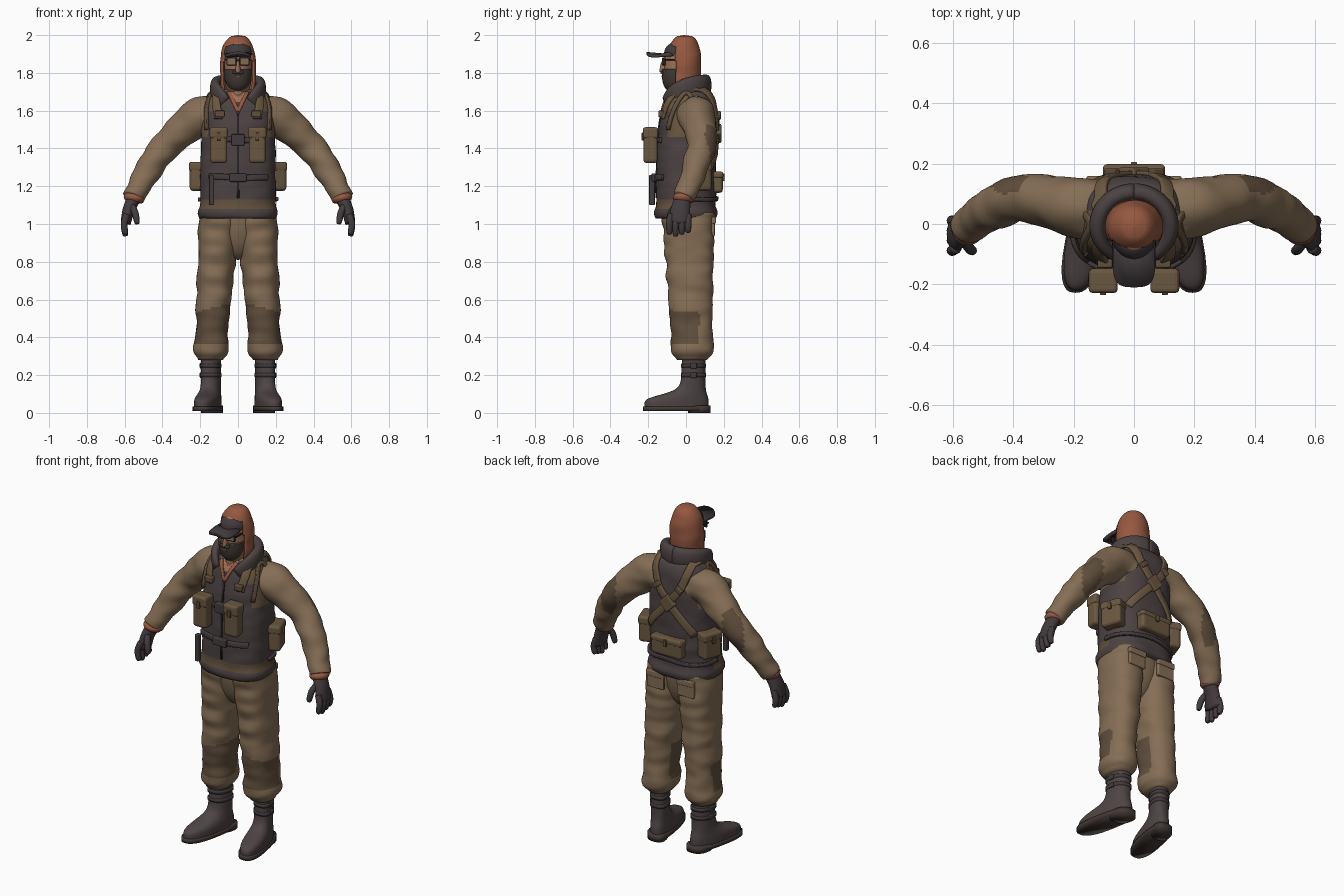
import bpy, bmesh, math
from mathutils import Vector, Matrix, noise
from mathutils.bvhtree import BVHTree

if "Cube" in bpy.data.objects:
    bpy.data.objects.remove(bpy.data.objects["Cube"])


def material(name, *rgb):
    linear = [((c / 255 + 0.055) / 1.055) ** 2.4 for c in rgb] + [1]
    mat = bpy.data.materials.new(name)
    mat.use_nodes = True
    mat.diffuse_color = linear
    mat.node_tree.nodes["Principled BSDF"].inputs["Base Color"].default_value = linear
    return mat


TAN = material("tan cloth", 133, 110, 85)
PATCH = material("dark brown cloth", 97, 79, 61)
VEST = material("charcoal vest", 76, 66, 66)
WEBBING = material("brown webbing", 106, 87, 64)
RUST = material("rust knit", 150, 88, 64)
SKIN = material("skin", 160, 114, 88)
HAIR = material("dark beard", 66, 57, 53)
LEATHER = material("boot leather", 78, 68, 68)
GLOVE = material("charcoal glove", 67, 59, 61)
BLACK = material("black plastic", 38, 34, 36)


def dome(t, power):
    """Falls from one to zero, rounder for higher powers."""
    return max(0, 1 - abs(t) ** power) ** (1 / power)


def bump(t, centre, width):
    return math.exp(-((t - centre) / width) ** 2)


def finish(name, bm, materials, rule=None, mirror=False, smooth=True, bevel=0):
    for face in bm.faces:
        face.smooth = smooth
        if rule:
            face.material_index = rule(face.calc_center_median())
    mesh = bpy.data.meshes.new(name)
    bm.to_mesh(mesh)
    bm.free()
    for mat in materials:
        mesh.materials.append(mat)
    obj = bpy.data.objects.new(name, mesh)
    bpy.context.collection.objects.link(obj)
    if bevel:
        modifier = obj.modifiers.new("bevel", "BEVEL")
        modifier.width, modifier.segments = bevel, 3
    if mirror:
        obj.modifiers.new("mirror", "MIRROR").use_mirror_merge = False
    return obj


def spline(points, sub=6):
    """Smooth curve through a few points."""
    points = [Vector(p) for p in points]
    padded = [points[0], *points, points[-1]]
    curve = []
    for before, a, b, after in zip(padded, padded[1:], padded[2:], padded[3:]):
        for step in range(sub):
            t = step / sub
            ease = t * t * (3 - 2 * t)
            pull = (b - before) * (t * (1 - t) ** 2) - (after - a) * (t * t * (1 - t))
            curve.append(a.lerp(b, ease) + pull / 2)
    return curve + [points[-1]]


def tube(path, shape, sides=32, power=2, ref=(0, 1, 0), refs=None, level=False, wrinkle=0):
    """Skin rings along a path; shape(t) gives the two half sizes."""
    bm, rings = bmesh.new(), []
    last = len(path) - 1
    for i, centre in enumerate(path):
        along = Vector((0, 0, 1)) if level else (path[min(i + 1, last)] - path[max(i - 1, 0)]).normalized()
        v = Vector(refs[i] if refs else ref)
        v = (v - along * v.dot(along)).normalized()
        u = v.cross(along)
        wide, deep = [max(size, .002) for size in shape(i / last)]
        ring = []
        for k in range(sides):
            c, s = math.cos(math.tau * k / sides), math.sin(math.tau * k / sides)
            out = u * wide * math.copysign(abs(c) ** (2 / power), c)
            out += v * deep * math.copysign(abs(s) ** (2 / power), s)
            p = centre + out
            fold = noise.noise(Vector((p.x, p.y, p.z * 2)) * 8)
            ring.append(bm.verts.new(p + out.normalized() * wrinkle * fold))
        rings.append(ring)
    for low, high in zip(rings, rings[1:]):
        for k in range(sides):
            bm.faces.new((low[k - 1], low[k], high[k], high[k - 1]))
    bm.faces.new(rings[0])
    bm.faces.new(rings[-1])
    bmesh.ops.recalc_face_normals(bm, faces=bm.faces)
    return bm


def stack(bottom, top, shape, steps=40, **options):
    """Level rings; shape(t) gives centre x, centre y, half width, half depth."""
    levels = [i / steps for i in range(steps + 1)]
    path = [Vector((*shape(t)[:2], bottom + (top - bottom) * t)) for t in levels]
    return tube(path, lambda t: shape(t)[2:], level=True, **options)


def box(name, at, size, mat, mirror=False, bevel=.006, turn=0, tilt=0):
    bm = bmesh.new()
    place = Matrix.Translation(at) @ Matrix.Rotation(turn, 4, 'Z') @ Matrix.Rotation(tilt, 4, 'Y')
    bmesh.ops.create_cube(bm, size=1, matrix=place @ Matrix.Diagonal((*size, 1)))
    finish(name, bm, [mat], mirror=mirror, smooth=False, bevel=bevel)


# Torso: waistband, hem, padded vest and open neck in one skin
def torso_shape(t):
    hem = .012 * bump(t, .04, .04)
    return 0, .03 * t ** 3, .2 * dome(t, 5) + hem, .157 * dome(t, 5) + hem


def vest_colour(c):
    if c.y < 0 and abs(c.x) < .045 and c.z > 1.63 + abs(c.x):
        return 3
    if 1.08 < c.z < 1.13 and c.y < .02:
        return 1
    shoulder = c.z > 1.46 and abs(c.x) > .16 or c.z > 1.6 and abs(c.x) > .095 and c.y < .05
    return 2 if shoulder else 0


torso = stack(1.03, 1.72, torso_shape, steps=56, sides=64, power=2.5, wrinkle=.006)
surface = BVHTree.FromBMesh(torso)
finish("vest", torso, [VEST, PATCH, WEBBING, SKIN], vest_colour)


def on_torso(p, lift):
    at, normal, _, _ = surface.find_nearest(Vector(p))
    return at + normal * lift, normal


def strap(name, points, width, mat, mirror=False, thick=.009):
    """Webbing laid on the torso surface."""
    laid = [on_torso(p, thick / 2) for p in spline(points)]
    bm = tube([at for at, _ in laid], lambda t: (width / 2, thick), sides=12, power=5, refs=[n for _, n in laid])
    finish(name, bm, [mat], mirror=mirror)


def belt(name, z, width, mat, start, end):
    """Level webbing between two angles, measured from the left side."""
    angles = [start + (end - start) * i / 8 for i in range(9)]
    strap(name, [(math.cos(a) / 4, math.sin(a) / 5, z) for a in angles], width, mat)


strap("shoulder_strap", [(.13, -.2, 1.58), (.12, -.1, 1.65), (.12, 0, 1.8), (.12, .2, 1.65), (0, .2, 1.48), (-.2, .2, 1.3)],
      .045, WEBBING, True)
strap("armhole_trim", [(.17, -.1, 1.5), (.15, 0, 1.7), (.17, .1, 1.5)], .024, PATCH, True)
strap("neck_lining", [(.05, -.08, 1.7), (0, -.15, 1.6)], .02, RUST, True, .006)
strap("vest_zip", [(0, -.2, 1.6), (0, -.2, 1.14)], .012, BLACK, thick=.004)
belt("waist_strap", 1.25, .032, GLOVE, -2.3, -.8)
belt("chest_strap", 1.45, .03, GLOVE, -2, -1)
belt("back_belt", 1.13, .022, GLOVE, 0, math.pi)


def buckle(name, p, size, mat, mirror=False, tilt=0):
    box(name, on_torso(p, .012)[0], size, mat, mirror, tilt=tilt)


buckle("back_cross_patch", (0, .2, 1.48), (.075, .03, .075), WEBBING, tilt=math.pi / 4)
buckle("back_buckle", (.08, .2, 1.58), (.045, .03, .03), PATCH, True, tilt=.7)
buckle("shoulder_buckle", (.12, -.2, 1.6), (.05, .03, .035), PATCH, True)
buckle("chest_buckle", (0, -.2, 1.45), (.07, .03, .06), GLOVE)
buckle("waist_buckle", (0, -.2, 1.25), (.09, .03, .045), GLOVE)
box("hanging_strap", (-.14, -.18, 1.18), (.026, .03, .16), GLOVE)


def pouch(name, x, y, z, width, depth, height, out, mirror=False, turn=0):
    """Soft pocket with a flap and a clip on the side it faces."""
    box(name, (x, y, z), (width, depth, height), WEBBING, mirror, .018, turn)
    lid = z + height * .36
    box(name + "_flap", (x, y, lid), (width + .006, depth + .006, height / 3), WEBBING, mirror, .014, turn)
    clip = Vector((out[0] * width, out[1] * depth, 0)) * .5
    clip.rotate(Matrix.Rotation(turn, 3, 'Z'))
    box(name + "_clip", Vector((x, y, lid - height * .1)) + clip, (.02, .02, .04), PATCH, mirror, .003, turn)


pouch("chest_pouch", .102, -.188, 1.415, .09, .075, .185, (0, -1), True)
pouch("side_pouch", .205, .07, 1.25, .075, .12, .15, (1, 0), True, turn=.35)
pouch("back_pouch", 0, .165, 1.22, .2, .06, .11, (0, 1))

# Collar sweeping from the chest round the neck, left open in front
sweep = [i / 20 for i in range(21)]
angles = [.62 + (math.pi - .62) * t for t in sweep]
collar_path = [Vector((.12 * math.sin(a), -.01 - .115 * math.cos(a), 1.735 - .09 * (1 - t) ** 3))
               for a, t in zip(angles, sweep)]
collar = tube(collar_path, lambda t: (.03 - .015 * (1 - t) ** 4, .056 - .02 * (1 - t) ** 4), ref=(0, 0, 1), power=2.4)
finish("collar", collar, [VEST], mirror=True)

# Sleeves with elbow patches, and knitted cuffs
arm = spline([(.11, .05, 1.57), (.2, .06, 1.57), (.38, .085, 1.415), (.5, .03, 1.245), (.55, -.015, 1.14)], 10)
sleeve = tube(arm, lambda t: [.098 - .043 * t + .012 * bump(t, .25, .15)] * 2, sides=48, wrinkle=.011)
finish("sleeve", sleeve, [TAN, PATCH], lambda c: int(bump(c.x, .42, .07) * (c.y - .06) > .04), mirror=True)
wrist = arm[-1]
cuff = tube([wrist + Vector((.2, -.1, -1)) * (t - .4) * .035 for t in sweep], lambda t: [.046 + .009 * math.sin(math.pi * t)] * 2)
finish("cuff", cuff, [RUST], mirror=True)

# Gloves: palm, four fingers and a thumb
palm = tube(spline([wrist, wrist + Vector((.03, -.015, -.07)), wrist + Vector((.045, -.02, -.14))]),
            lambda t: (.038 - .012 * t, (.042 + .02 * t) * dome(t, 8)))
finish("palm", palm, [GLOVE], mirror=True)


def finger(name, points):
    finish(name, tube(spline(points), lambda t: [.018 * dome(t * .97, 4)] * 2, sides=12), [GLOVE], mirror=True)


for k in range(4):
    y = .01 - .03 * k
    finger("finger", [(.588, y, 1.05), (.603, y * 1.1, 1), (.595, y * 1.1, .935 + .01 * abs(k - 2))])
finger("thumb", [wrist + Vector((.015, -.035, -.04)), (.545, -.08, 1.06), (.533, -.09, 1)])


# Trousers with darker knees, gathered at the ankle
def leg_shape(t):
    gather = (1 - .25 * bump(t, 0, .03)) * (1 + .12 * bump(t, .08, .06))
    return .145 - .045 * t, .035 - .025 * t, (.082 + .026 * t) * gather, (.1 + .04 * t) * gather


def knee_colour(c):
    return int(.36 < c.z < .59 - c.x / 4 and c.y < .07)


leg = stack(.28, 1.06, leg_shape, steps=64, sides=48, power=2.3, wrinkle=.011)
finish("trouser_leg", leg, [TAN, PATCH], knee_colour, mirror=True)
hips = stack(.81, 1.06, lambda t: (0, .01, .17 * dome(1 - t, 2), .125 * dome(1 - t, 2)))
finish("hips", hips, [TAN])
box("back_pocket", (.1, .143, .985), (.11, .02, .1), TAN, True)
box("back_pocket_flap", (.1, .147, 1.02), (.115, .024, .035), TAN, True)


# Boots, toes turned out
def turned(name, bm, mat):
    for v in bm.verts:
        v.co.x -= (v.co.y - .04) * .19
    finish(name, bm, [mat], mirror=True)


def boot_shape(t):
    toe = 1 / (1 + (t / .26) ** 5)
    return .143, .04 - .09 * toe, .05 + .013 * toe, .062 + .108 * toe


def slab(name, bottom, top, y, wide, deep, mat):
    turned(name, stack(bottom, top, lambda t: (.143, y, wide, deep), steps=1, power=2.6), mat)


turned("boot", stack(.03, .3, boot_shape, steps=50, power=2.3), LEATHER)
slab("sole", .01, .035, -.05, .067, .178, HAIR)
slab("heel", 0, .04, .07, .056, .06, HAIR)
for z in (.2, .25):
    slab("boot_strap", z - .01, z + .01, .04, .054, .066, GLOVE)
    box("boot_buckle", (.195, .04, z), (.016, .035, .03), GLOVE, True)

# Head, neck and nose
finish("neck", stack(1.6, 1.75, lambda t: (0, -.025, .047, .068)), [SKIN])
finish("head", stack(1.68, 1.97, lambda t: (0, -.025, .073 * dome(2 * t - 1, 3), .09 * dome(2 * t - 1, 3))), [SKIN])
finish("nose", stack(1.805, 1.87, lambda t: (0, -.116, .016 - .01 * t, .024 * dome(t, 2))), [SKIN])

# Beard and mouth
beard = stack(1.7, 1.82, lambda t: (0, -.058, .074 * dome(1 - t, 2.5), .07 * dome(1 - t, 3)))
finish("beard", beard, [HAIR])
box("moustache", (0, -.126, 1.803), (.06, .018, .016), HAIR)
box("lower_lip", (0, -.126, 1.782), (.026, .01, .008), SKIN, bevel=.003)

# Glasses
box("glasses_frame", (.033, -.117, 1.86), (.056, .012, .044), BLACK, True, turn=.15)
box("glasses_lens", (.033, -.121, 1.86), (.044, .008, .032), TAN, True, .002, turn=.15)
box("glasses_bridge", (0, -.122, 1.866), (.02, .008, .006), BLACK, bevel=.002)
box("glasses_arm", (.067, -.075, 1.87), (.01, .08, .008), BLACK, True, .002)

# Cap with a curved brim
finish("cap", stack(1.895, 1.965, lambda t: (0, -.02, .079 * dome(t, 2.5), .096 * dome(t, 2.5))), [GLOVE])
brim = stack(1.91, 1.925, lambda t: (0, -.125, .07, .085), steps=1, power=3.2)
for v in brim.verts:
    v.co.z -= 5 * v.co.x ** 2 + max(0, -.12 - v.co.y) / 8
finish("cap_brim", brim, [GLOVE])


# Hood, open around the face
def hood_shape(t):
    neck = (1 - t) ** 3
    return 0, -.009 - .012 * neck, .102 * dome(t, 3) - .02 * neck, .097 * dome(t, 3.2) - .02 * neck


def face_opening(face):
    c = face.calc_center_median()
    return c.y < -.056 and c.z < 1.95 - 3 * c.x ** 2


hood = stack(1.67, 2, hood_shape, steps=60, sides=64, wrinkle=.005)
bmesh.ops.delete(hood, geom=[f for f in hood.faces if face_opening(f)], context='FACES')
finish("hood", hood, [RUST]).modifiers.new("thickness", "SOLIDIFY").thickness = .01
